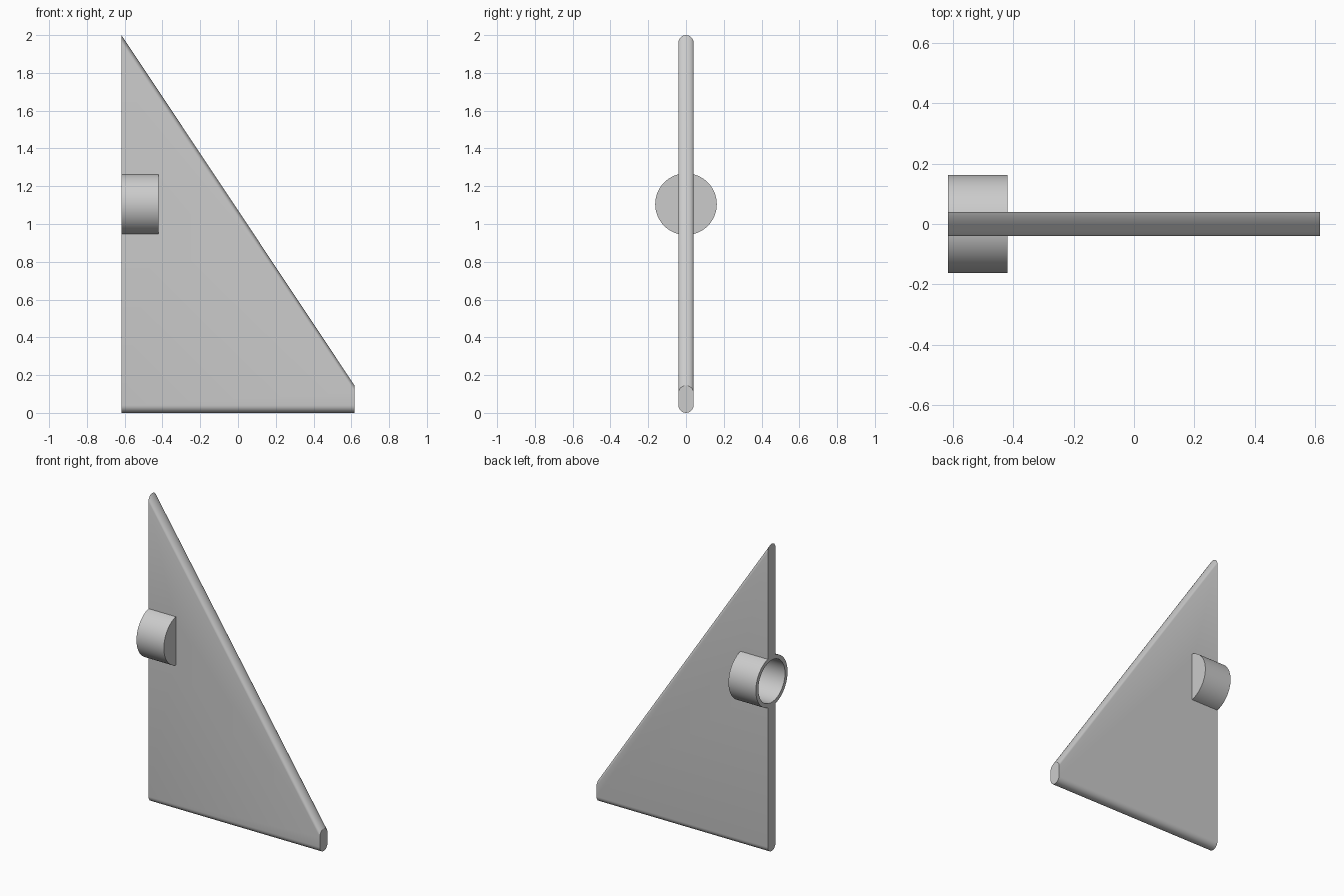
import bpy, bmesh, math
from math import sin, cos, pi

if "Cube" in bpy.data.objects:
    bpy.data.objects.remove(bpy.data.objects["Cube"], do_unlink=True)

HALF_LEN = 0.617      # half the fin length along x
HALF_THICK = 0.04     # rounded edge radius
BARREL_Z = 1.105

grey = bpy.data.materials.new("light grey")
grey.use_nodes = True
COLOUR = (0.6, 0.6, 0.6, 1)
grey.diffuse_color = COLOUR
grey.node_tree.nodes["Principled BSDF"].inputs["Base Color"].default_value = COLOUR


def loft(name, rings):
    """Skin a list of equal closed rings and cap both ends."""
    bm = bmesh.new()
    loops = [[bm.verts.new(p) for p in ring] for ring in rings]
    n = len(loops[0])
    for a, b in zip(loops, loops[1:]):
        for i in range(n):
            j = (i + 1) % n
            bm.faces.new((a[i], a[j], b[j], b[i]))
    bm.faces.new(loops[0])
    bm.faces.new(loops[-1])
    bmesh.ops.recalc_face_normals(bm, faces=bm.faces)
    mesh = bpy.data.meshes.new(name)
    bm.to_mesh(mesh)
    bm.free()
    obj = bpy.data.objects.new(name, mesh)
    bpy.context.collection.objects.link(obj)
    mesh.materials.append(grey)
    return obj


def select_only(obj):
    bpy.ops.object.select_all(action='DESELECT')
    obj.select_set(True)
    bpy.context.view_layer.objects.active = obj


def stadium(x, height, steps=12):
    """Upright section with half-round top and bottom."""
    r = HALF_THICK
    ring = []
    for start, z in ((0, height - r), (pi, r)):
        for i in range(steps + 1):
            a = start + pi * i / steps
            ring.append((x, r * cos(a), z + r * sin(a)))
    return ring


def circle(x, r, steps=64):
    return [(x, r * cos(2 * pi * i / steps), BARREL_Z + r * sin(2 * pi * i / steps))
            for i in range(steps)]


# Triangular fin with rounded bottom and sloping edges
fin = loft("fin", [stadium(-HALF_LEN, 2.0), stadium(HALF_LEN, 0.145)])

# Cup-shaped barrel, open towards -x
profile = [(-0.42, 0.163), (-HALF_LEN, 0.163), (-HALF_LEN, 0.137), (-0.445, 0.137)]
barrel = loft("barrel", [circle(x, r) for x, r in profile])

# Clear the fin out of the barrel's bore
cutter = loft("bore_cutter", [circle(-0.7, 0.155), circle(-0.435, 0.155)])
cutter.hide_render = True
bore = fin.modifiers.new("bore", 'BOOLEAN')
bore.operation = 'DIFFERENCE'
bore.solver = 'EXACT'
bore.object = cutter
select_only(fin)
bpy.ops.object.modifier_apply(modifier=bore.name)
bpy.data.objects.remove(cutter, do_unlink=True)

# Smooth the round surfaces, keep the rims crisp
for part in (fin, barrel):
    select_only(part)
    bpy.ops.object.shade_smooth_by_angle(angle=math.radians(30))
